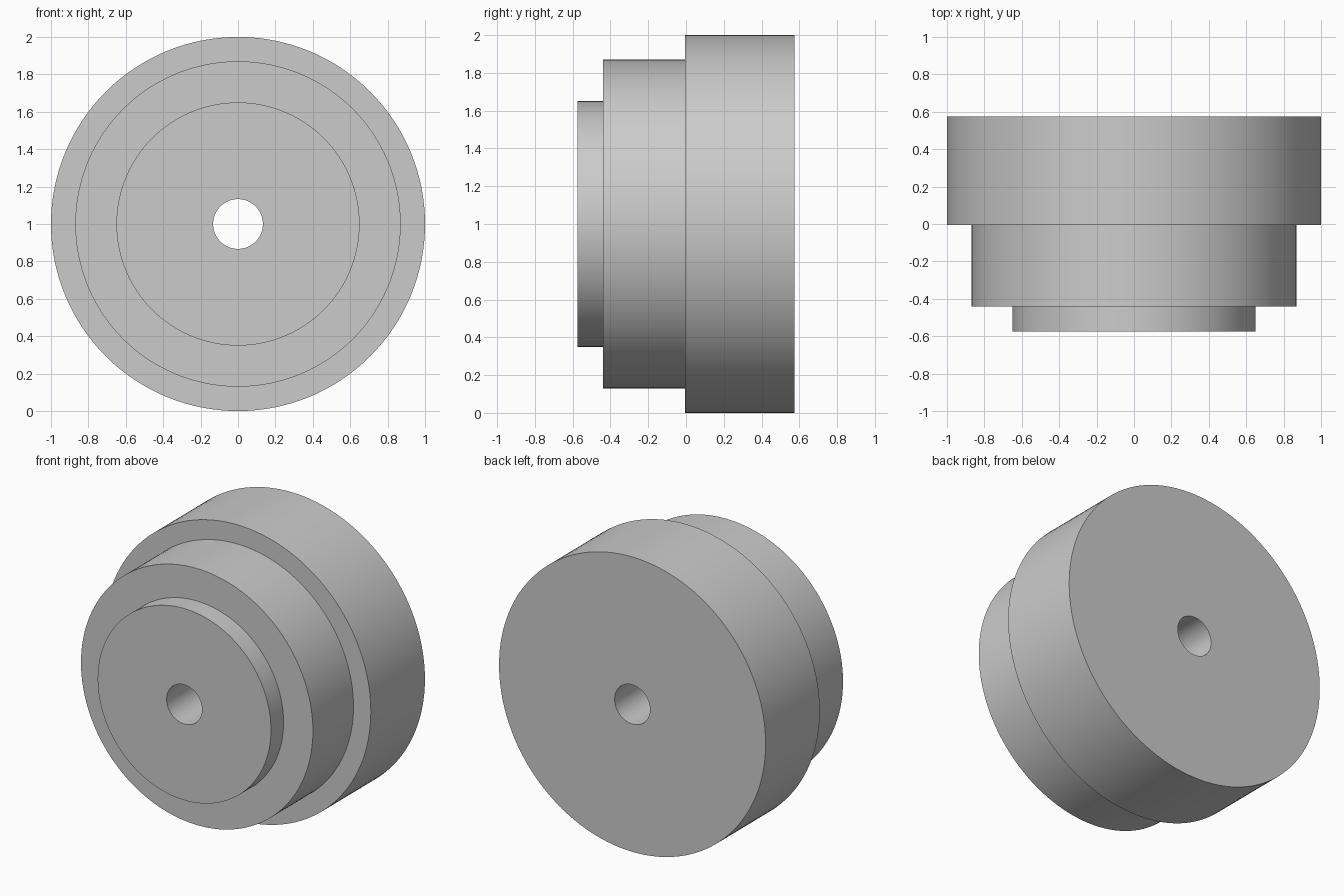
import bpy, bmesh, math
from mathutils import Matrix, Vector

cube = bpy.data.objects.get("Cube")
if cube:
    bpy.data.objects.remove(cube, do_unlink=True)

# Single plain grey
grey = bpy.data.materials.new("plain_grey")
grey.use_nodes = True
colour = (0.6, 0.6, 0.6, 1)
grey.diffuse_color = colour
grey.node_tree.nodes["Principled BSDF"].inputs["Base Color"].default_value = colour

SEGMENTS = 128
AXIS_HEIGHT = 1.0
BORE = 0.133

# Closed (radius, y) section: bore, front boss, middle step, rear drum
section = [
    (BORE, -0.575), (0.65, -0.575),
    (0.65, -0.44), (0.87, -0.44),
    (0.87, -0.005), (1.0, -0.005),
    (1.0, 0.575), (BORE, 0.575),
]


def lathe(name, points, material):
    """Revolve a closed section around the y axis."""
    bm = bmesh.new()
    verts = [bm.verts.new((r, y, 0)) for r, y in points]
    edges = [bm.edges.new((a, b)) for a, b in zip(verts, verts[1:] + verts[:1])]
    bmesh.ops.spin(bm, geom=verts + edges, cent=(0, 0, 0), axis=(0, 1, 0),
                   angle=math.tau, steps=SEGMENTS, use_merge=True)
    bmesh.ops.remove_doubles(bm, verts=bm.verts, dist=0.0001)
    bmesh.ops.recalc_face_normals(bm, faces=bm.faces)
    bm.transform(Matrix.Translation(Vector((0, 0, AXIS_HEIGHT))))
    mesh = bpy.data.meshes.new(name)
    bm.to_mesh(mesh)
    bm.free()
    mesh.materials.append(material)
    obj = bpy.data.objects.new(name, mesh)
    bpy.context.collection.objects.link(obj)
    return obj


# Stepped roller with a through bore
roller = lathe("stepped_roller", section, grey)
bpy.ops.object.select_all(action="DESELECT")
roller.select_set(True)
bpy.context.view_layer.objects.active = roller
bpy.ops.object.shade_smooth_by_angle(angle=math.radians(30))
